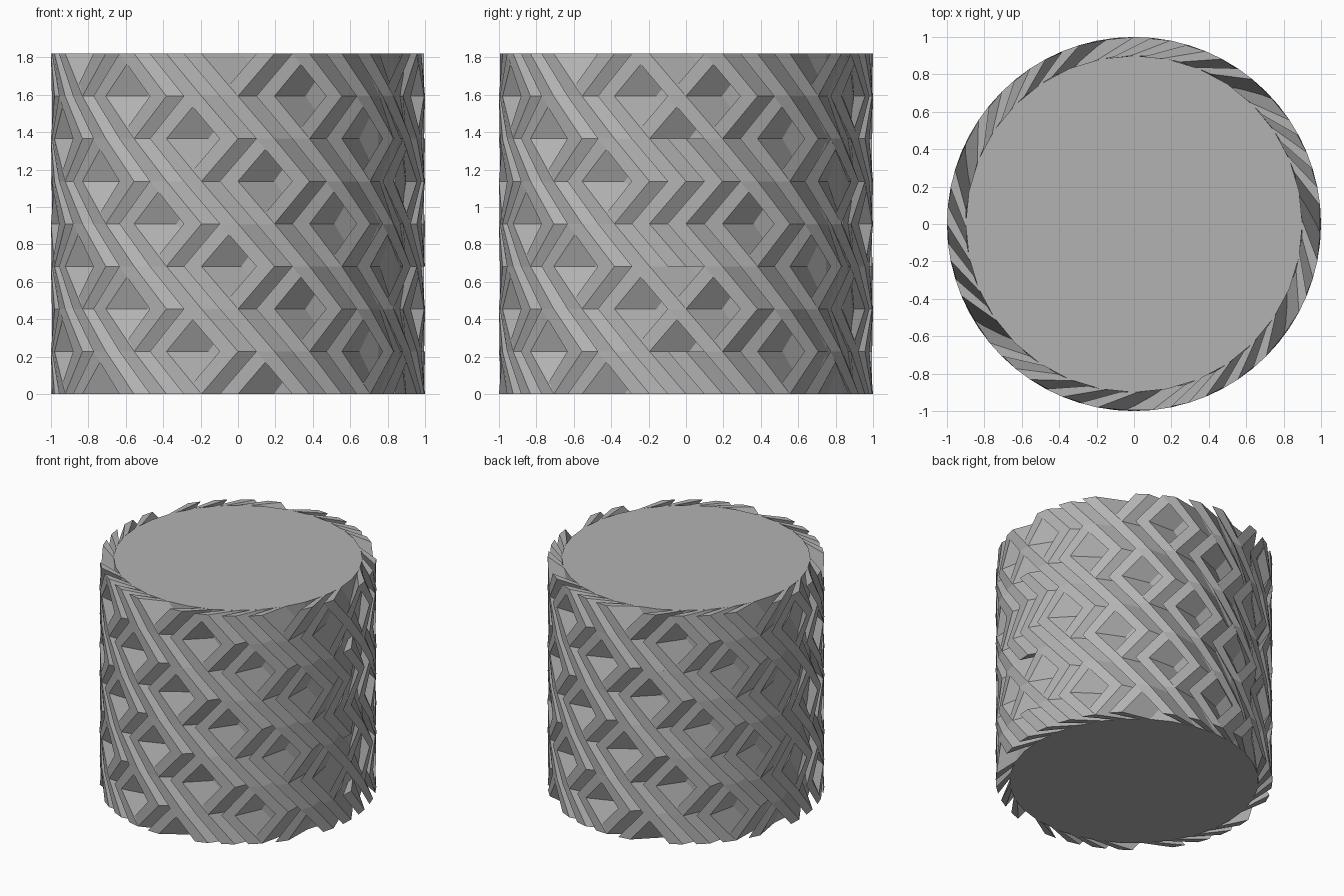
import bpy, bmesh, math

COLS, ROWS, HEIGHT = 32, 8, 1.82
OUTER, INNER = 1.0, 0.9
START, WIDTH, LEAN = -0.5, 0.5, 1.1   # fin section, in columns
LEFT_LEANING = (0, 1, 2)              # of every five tiles

cube = bpy.data.objects.get("Cube")
if cube:
    bpy.data.objects.remove(cube, do_unlink=True)

grey = bpy.data.materials.new("plain grey")
grey.use_nodes = True
colour = (0.45, 0.45, 0.45, 1)
grey.diffuse_color = colour
grey.node_tree.nodes["Principled BSDF"].inputs["Base Color"].default_value = colour


def add_object(name, bm):
    bmesh.ops.recalc_face_normals(bm, faces=bm.faces)
    mesh = bpy.data.meshes.new(name)
    bm.to_mesh(mesh)
    bm.free()
    mesh.materials.append(grey)
    obj = bpy.data.objects.new(name, mesh)
    bpy.context.collection.objects.link(obj)
    return obj


def point(radius, col, row):
    a = col * math.tau / COLS
    return radius * math.cos(a), radius * math.sin(a), row * HEIGHT / ROWS


def section(bm, col, row):
    """Leaning fin cross-section at one level."""
    a, b = col + START, col + START + WIDTH
    return [bm.verts.new(point(r, c, row)) for r, c in
            ((OUTER, a), (OUTER, b), (INNER, b + LEAN), (INNER, a + LEAN))]


# solid drum
bm = bmesh.new()
rings = [[bm.verts.new(point(INNER, c, r)) for c in range(COLS)] for r in (0, ROWS)]
for ring in rings:
    bm.faces.new(ring)
for c in range(COLS):
    d = (c + 1) % COLS
    bm.faces.new((rings[0][c], rings[0][d], rings[1][d], rings[1][c]))
add_object("drum_core", bm)

# diagonal fins, one per tile
bm = bmesh.new()
for row in range(ROWS):
    for col in range(COLS):
        left = (row * COLS + col) % 5 in LEFT_LEANING
        low = section(bm, col + left, row)
        high = section(bm, col + (not left), row + 1)
        bm.faces.new(low)
        bm.faces.new(high)
        for i in range(4):
            j = (i + 1) % 4
            bm.faces.new((low[i], low[j], high[j], high[i]))
add_object("woven_fins", bm)
